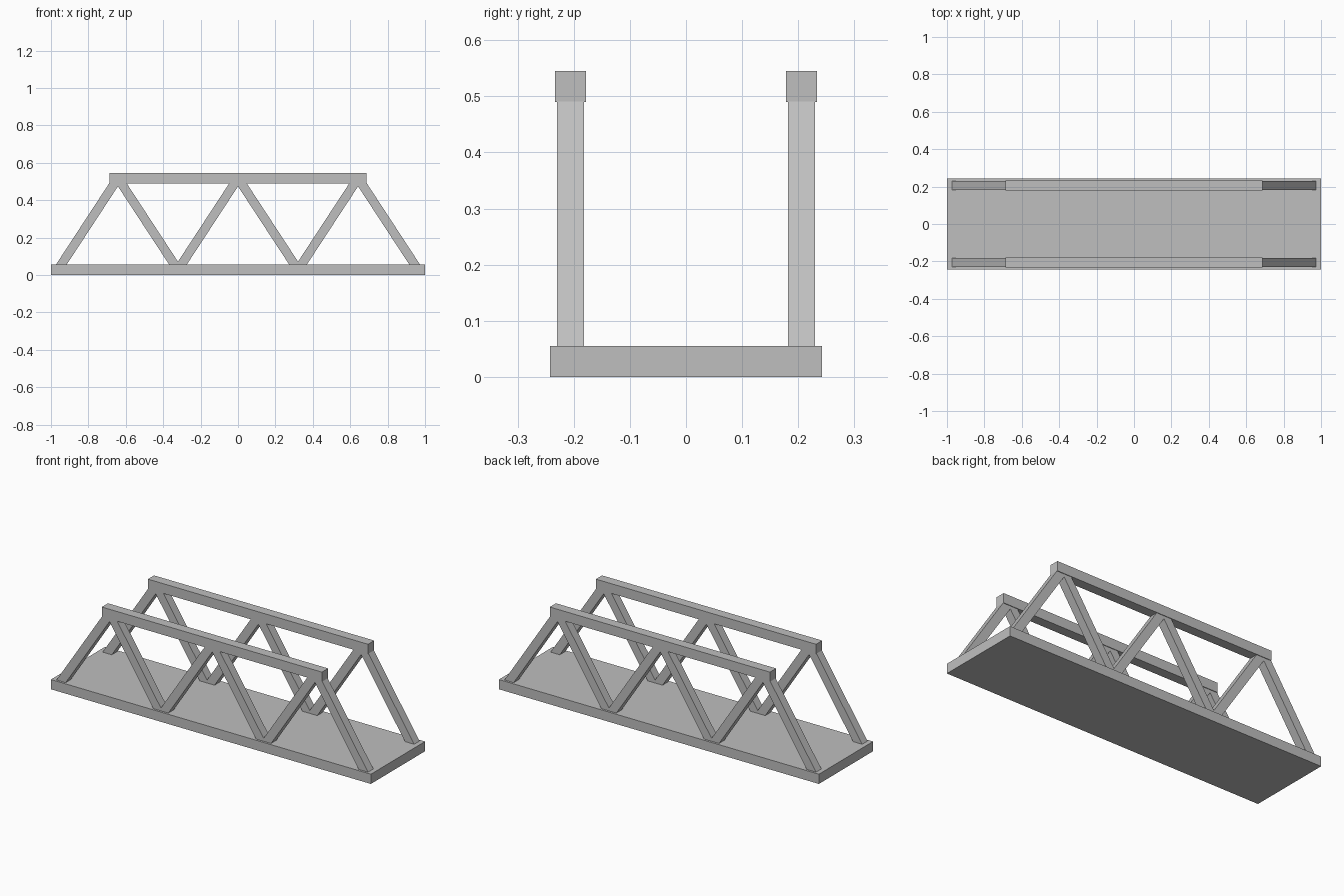
import bpy
import math
from mathutils import Matrix, Vector

old = bpy.data.objects.get("Cube")
if old:
    bpy.data.objects.remove(old, do_unlink=True)

# Single plain grey
grey = bpy.data.materials.new("plain_grey")
grey.use_nodes = True
colour = (0.52, 0.52, 0.52, 1)
grey.diffuse_color = colour
grey.node_tree.nodes["Principled BSDF"].inputs["Base Color"].default_value = colour


def box(name, centre, size, tilt=0):
    """Box of a given size, tilted about the y axis."""
    bpy.ops.mesh.primitive_cube_add(size=1)
    obj = bpy.context.object
    obj.name = name
    obj.data.transform(Matrix.Diagonal((*size, 1)))
    obj.location = centre
    obj.rotation_euler.y = tilt
    obj.data.materials.append(grey)
    return obj


def brace(name, start, end, thickness):
    """Square bar running between two points of one truss plane."""
    a, b = Vector(start), Vector(end)
    d = b - a
    return box(name, (a + b) / 2, (d.length, thickness, thickness),
               math.atan2(-d.z, d.x))


BEAM = 0.055
BRACE = 0.048
TOP = 0.545
LOW_Z = BEAM / 2
HIGH_Z = TOP - BEAM / 2
PANEL = 0.321
TRUSS_Y = 0.206

# Deck slab
box("deck", (0, 0, LOW_Z), (2, 0.484, BEAM))

# Two side trusses: top chord and zigzag of diagonals
for side, y in (("right", -TRUSS_Y), ("left", TRUSS_Y)):
    side_name = "front" if y < 0 else "back"
    box(f"{side_name}_top_chord", (0, y, HIGH_Z), (1.376, BEAM, BEAM))
    nodes = [((i - 3) * PANEL, y, HIGH_Z if i % 2 else LOW_Z) for i in range(7)]
    for i, (a, b) in enumerate(zip(nodes, nodes[1:])):
        brace(f"{side_name}_diagonal_{i + 1}", a, b, BRACE)
